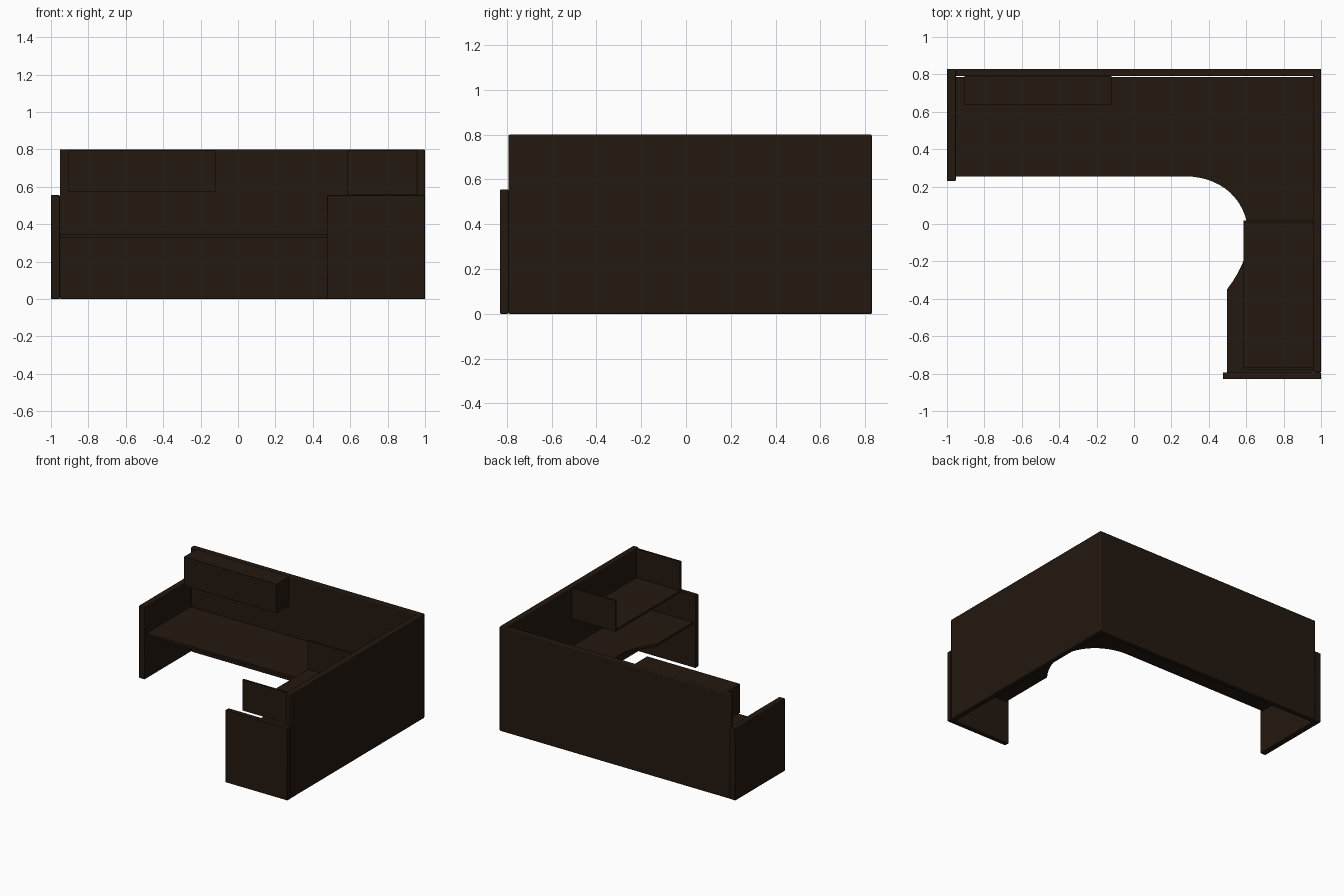
import bpy, bmesh
from mathutils import Vector
from mathutils.geometry import interpolate_bezier

if "Cube" in bpy.data.objects:
    bpy.data.objects.remove(bpy.data.objects["Cube"])

wood = bpy.data.materials.new("dark_wood")
wood.diffuse_color = (0.017, 0.009, 0.005, 1)
wood.use_nodes = True
wood.node_tree.nodes["Principled BSDF"].inputs["Base Color"].default_value = wood.diffuse_color


def finish(name, bm, bevel=0.0):
    bmesh.ops.recalc_face_normals(bm, faces=bm.faces)
    me = bpy.data.meshes.new(name)
    bm.to_mesh(me)
    bm.free()
    ob = bpy.data.objects.new(name, me)
    bpy.context.collection.objects.link(ob)
    me.materials.append(wood)
    if bevel:
        m = ob.modifiers.new("edge_rounding", 'BEVEL')
        m.width = bevel
        m.segments = 2
    bpy.ops.object.select_all(action='DESELECT')
    ob.select_set(True)
    bpy.context.view_layer.objects.active = ob
    bpy.ops.object.shade_smooth_by_angle()
    return ob


def box(name, x0, x1, y0, y1, z0, z1, bevel=0.0):
    bm = bmesh.new()
    bmesh.ops.create_cube(bm, size=1)
    for v in bm.verts:
        v.co = Vector(((x0 + x1) / 2 + v.co.x * (x1 - x0),
                       (y0 + y1) / 2 + v.co.y * (y1 - y0),
                       (z0 + z1) / 2 + v.co.z * (z1 - z0)))
    return finish(name, bm, bevel)


# tall partition walls
box("back_wall", -0.953, 1, 0.79, 0.83, 0, 0.8, 0.006)
box("right_wall", 0.957, 1, -0.793, 0.83, 0, 0.8, 0.006)

# low end panels
box("left_end_panel", -1, -0.953, 0.23, 0.83, 0, 0.555, 0.004)
box("front_end_panel", 0.475, 1, -0.83, -0.793, 0, 0.555, 0.004)

# L-shaped desktop with curved inner corner
corner = interpolate_bezier((0.27, 0.255, 0), (0.45, 0.255, 0),
                            (0.59, 0.15, 0), (0.61, -0.03, 0), 14)
flare = interpolate_bezier((0.61, -0.03, 0), (0.615, -0.15, 0),
                           (0.58, -0.24, 0), (0.497, -0.35, 0), 8)
outline = [(-0.953, 0.255, 0)] + [tuple(p) for p in corner + flare[1:]]
outline += [(0.497, -0.793, 0), (0.957, -0.793, 0), (0.957, 0.787, 0), (-0.953, 0.787, 0)]
bm = bmesh.new()
face = bm.faces.new([bm.verts.new((x, y, 0.328)) for x, y, _ in outline])
ext = bmesh.ops.extrude_face_region(bm, geom=[face], use_keep_orig=True)
for v in ext["geom"]:
    if isinstance(v, bmesh.types.BMVert):
        v.co.z = 0.346
finish("desktop", bm)

# closed overhead cabinet on the back wall
box("overhead_cabinet", -0.905, -0.12, 0.64, 0.79, 0.575, 0.797)

# open shelf on the right wall with two side boards
box("wall_shelf", 0.585, 0.957, -0.765, 0.008, 0.56, 0.575)
for name, y in (("shelf_front_side", -0.772), ("shelf_back_side", 0.013)):
    box(name, 0.585, 0.957, y - 0.007, y + 0.007, 0.56, 0.797)
